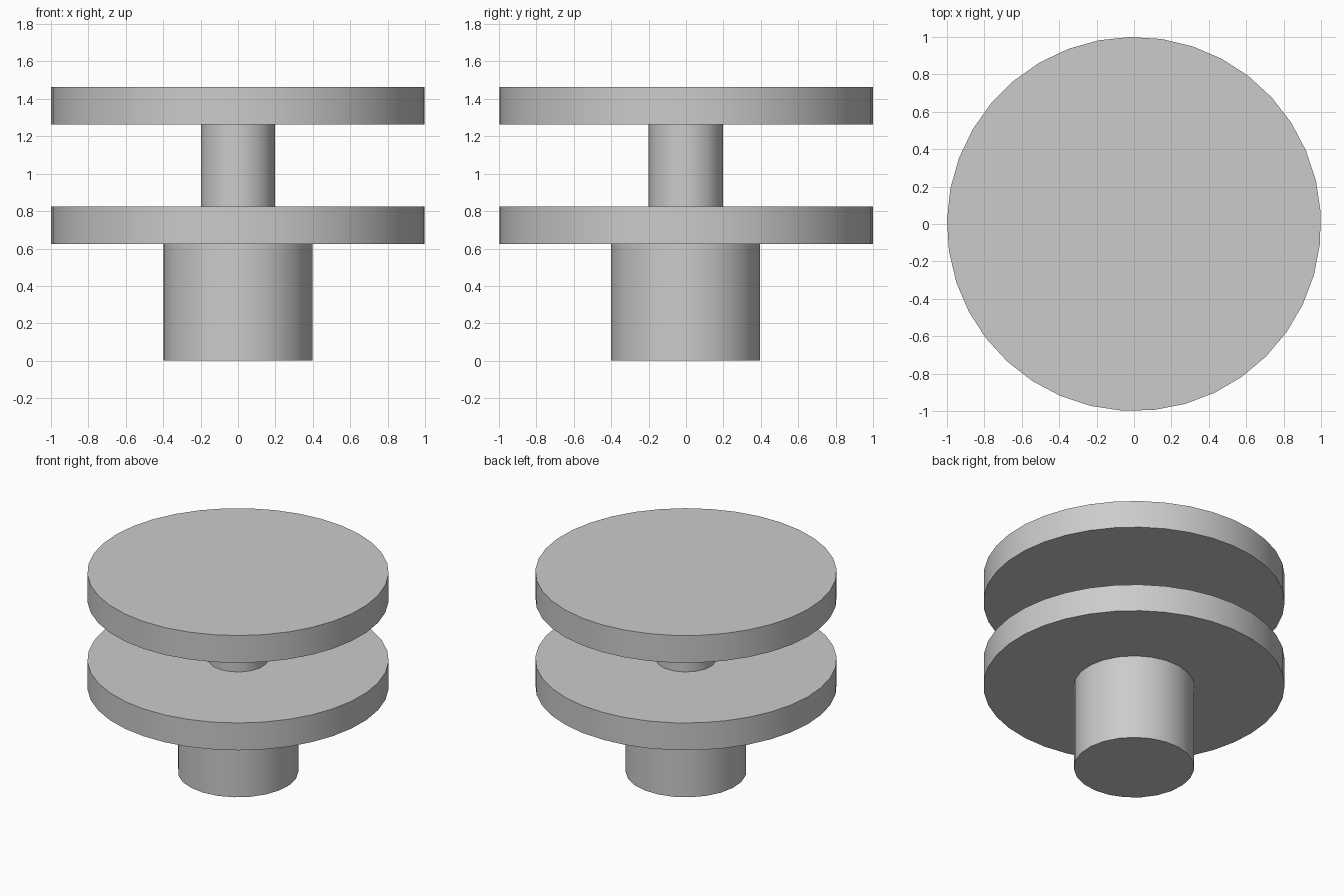
import bpy
import math

cube = bpy.data.objects.get("Cube")
if cube:
    bpy.data.objects.remove(cube, do_unlink=True)

# Single plain grey material
grey = bpy.data.materials.new("light_grey")
grey.use_nodes = True
colour = (0.6, 0.6, 0.6, 1.0)
grey.diffuse_color = colour
grey.node_tree.nodes["Principled BSDF"].inputs["Base Color"].default_value = colour


def add_cylinder(name, radius, bottom, top, sides, turn):
    """Upright cylinder with smooth walls and sharp, flat caps."""
    bpy.ops.mesh.primitive_cylinder_add(
        vertices=sides, radius=radius, depth=top - bottom,
        location=(0, 0, (bottom + top) / 2),
        rotation=(0, 0, math.radians(turn)))
    part = bpy.context.object
    part.name = name
    part.data.materials.append(grey)
    bpy.ops.object.shade_smooth_by_angle(angle=math.radians(35))
    return part


# Stacked parts, from the ground up
add_cylinder("base_post", 0.4, 0.0, 0.624, 23, 180)
add_cylinder("lower_disc", 1.0, 0.624, 0.824, 37, 1.2)
add_cylinder("neck_post", 0.2, 0.824, 1.264, 17, 180)
add_cylinder("upper_disc", 1.0, 1.264, 1.464, 37, 1.2)
